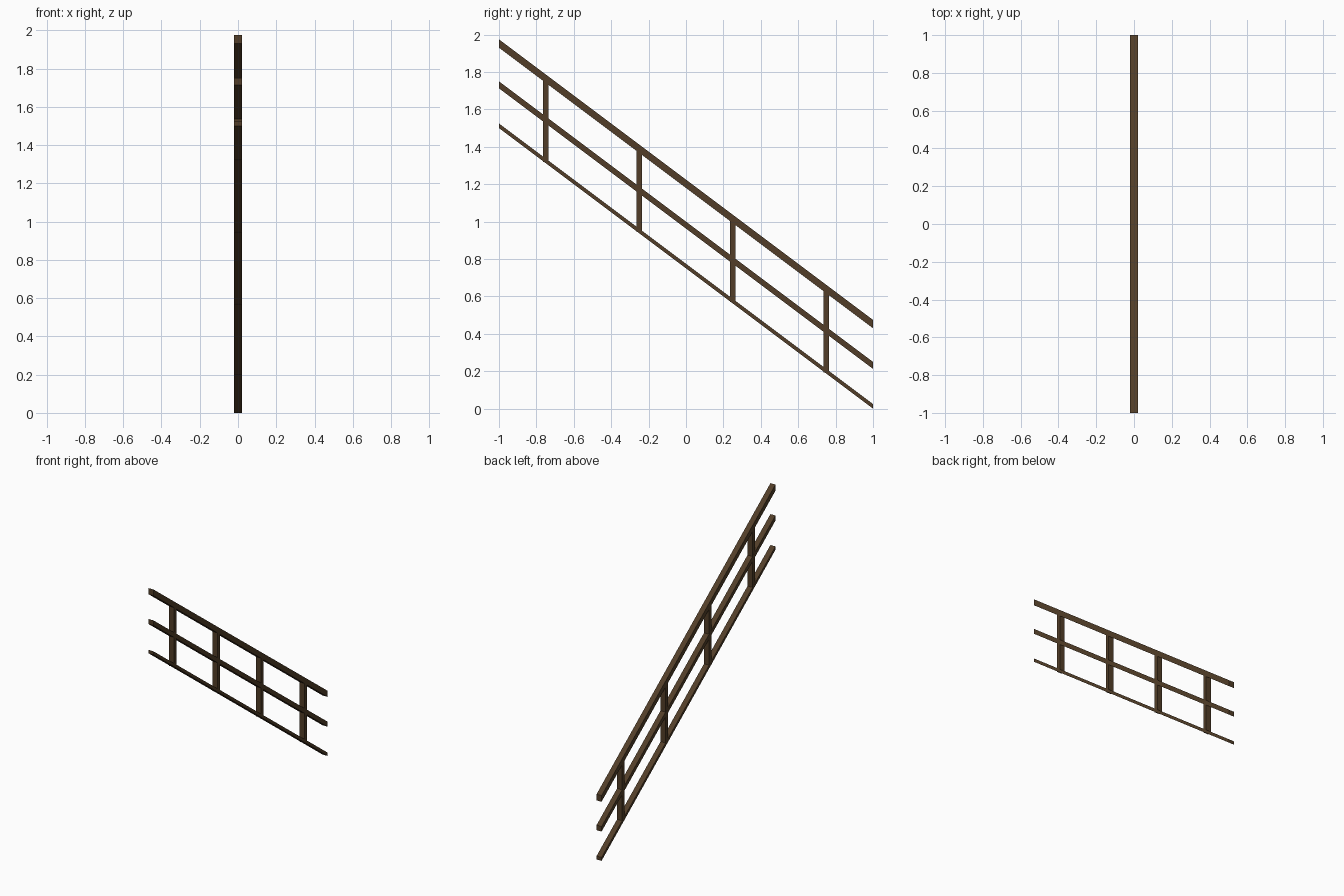
import bpy, bmesh

if "Cube" in bpy.data.objects:
    bpy.data.objects.remove(bpy.data.objects["Cube"])

wood = bpy.data.materials.new("dark brown wood")
wood.diffuse_color = (0.085, 0.048, 0.021, 1)
wood.use_nodes = True
wood.node_tree.nodes["Principled BSDF"].inputs["Base Color"].default_value = wood.diffuse_color
SLOPE = -0.75


def extrude_profile(name, profile, half_width):
    """Side profile of (y, z) points, extruded across x."""
    bm = bmesh.new()
    face = bm.faces.new([bm.verts.new((-half_width, y, z)) for y, z in profile])
    new = bmesh.ops.extrude_face_region(bm, geom=[face])["geom"]
    verts = [v for v in new if isinstance(v, bmesh.types.BMVert)]
    bmesh.ops.translate(bm, verts=verts, vec=(2 * half_width, 0, 0))
    bmesh.ops.recalc_face_normals(bm, faces=bm.faces)
    mesh = bpy.data.meshes.new(name)
    bm.to_mesh(mesh)
    bm.free()
    mesh.materials.append(wood)
    obj = bpy.data.objects.new(name, mesh)
    bpy.context.collection.objects.link(obj)


# Sloping rails with plumb-cut ends: mid-length bottom and top heights
for name, low, high in (("handrail", 1.18, 1.225),
                        ("middle_rail", 0.963, 1.0),
                        ("bottom_rail", 0.75, 0.775)):
    extrude_profile(name, [(-1, low - SLOPE), (1, low + SLOPE),
                           (1, high + SLOPE), (-1, high - SLOPE)], 0.02)

# Upright posts, running from the bottom rail into the handrail
for i, y in enumerate((-0.75, -0.25, 0.25, 0.75)):
    base = 0.757 + SLOPE * y
    top = 1.2 + SLOPE * y
    extrude_profile(f"post_{i + 1}", [(y - 0.014, base), (y + 0.014, base),
                                      (y + 0.014, top), (y - 0.014, top)], 0.0198)
